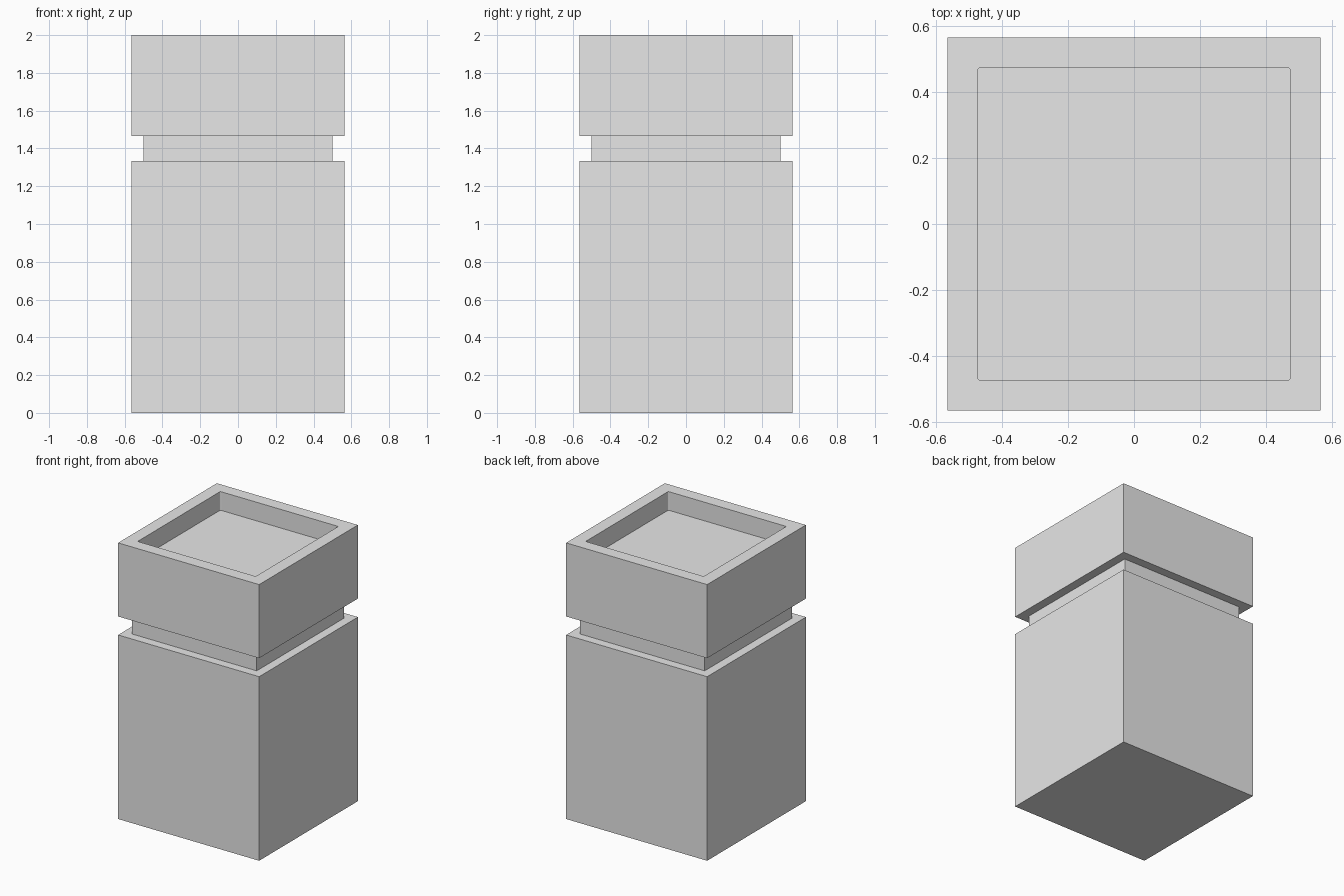
import bpy
import bmesh
from mathutils import Matrix

cube = bpy.data.objects.get("Cube")
if cube:
    bpy.data.objects.remove(cube, do_unlink=True)

WIDTH = 1.13
BODY_TOP = 1.333
CAP_BOTTOM = 1.467
HEIGHT = 2.0

# Plain grey for the whole post
grey = bpy.data.materials.new("plain_grey")
grey.use_nodes = True
colour = (0.8, 0.8, 0.8, 1)
grey.diffuse_color = colour
grey.node_tree.nodes["Principled BSDF"].inputs["Base Color"].default_value = colour


def block(width, bottom, top):
    """Square block as a bmesh, between two heights."""
    bm = bmesh.new()
    bmesh.ops.create_cube(bm, size=1)
    bm.transform(Matrix.Translation((0, 0, (bottom + top) / 2))
                 @ Matrix.Diagonal((width, width, top - bottom, 1)))
    bm.normal_update()
    return bm


def finish(name, bm):
    bmesh.ops.recalc_face_normals(bm, faces=bm.faces)
    mesh = bpy.data.meshes.new(name)
    bm.to_mesh(mesh)
    bm.free()
    mesh.materials.append(grey)
    obj = bpy.data.objects.new(name, mesh)
    bpy.context.collection.objects.link(obj)


# Tall body and the narrower neck between body and cap
finish("body", block(WIDTH, 0, BODY_TOP))
finish("neck", block(1.0, BODY_TOP, CAP_BOTTOM))

# Cap with a square recess sunk into its top
cap = block(WIDTH, CAP_BOTTOM, HEIGHT)
top = max(cap.faces, key=lambda f: f.calc_center_median().z)
bmesh.ops.inset_region(cap, faces=[top], thickness=0.13)
floor = bmesh.ops.extrude_discrete_faces(cap, faces=[top])["faces"][0]
bmesh.ops.translate(cap, verts=floor.verts, vec=(0, 0, -0.135))

# Slightly rounded upright corners inside the recess
corners = [e for v in floor.verts for e in v.link_edges if floor not in e.link_faces]
bmesh.ops.bevel(cap, geom=corners, offset=0.008, segments=3, profile=0.5,
                affect="EDGES")
finish("cap", cap)
